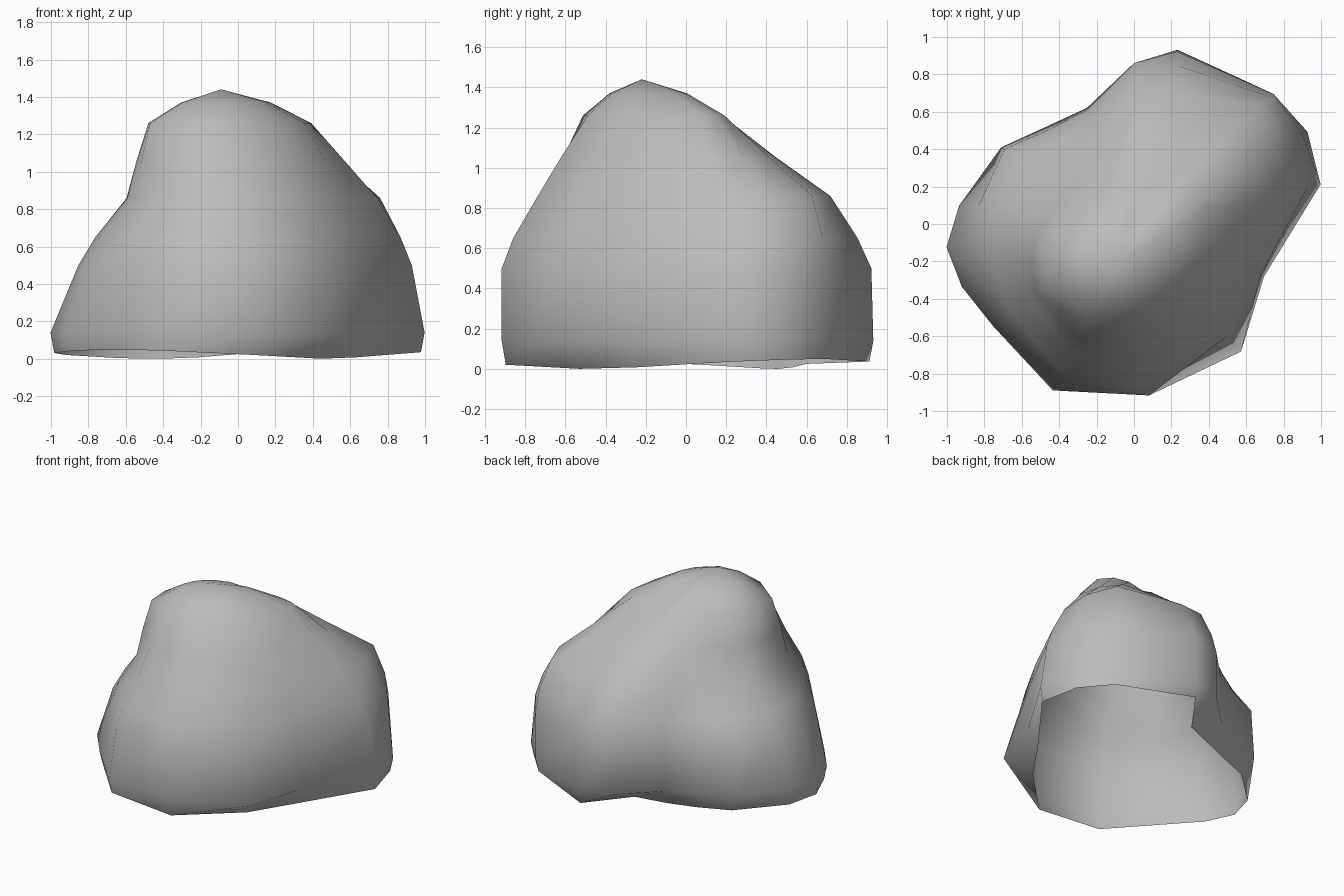
import bpy, bmesh
from math import sin, radians
from mathutils import Matrix, Vector

cube = bpy.data.objects.get("Cube")
if cube:
    bpy.data.objects.remove(cube, do_unlink=True)

# Plain grey stone
stone = bpy.data.materials.new("grey_stone")
stone.use_nodes = True
stone.diffuse_color = (0.5, 0.5, 0.5, 1)
bsdf = stone.node_tree.nodes["Principled BSDF"]
bsdf.inputs["Base Color"].default_value = (0.5, 0.5, 0.5, 1)
bsdf.inputs["Roughness"].default_value = 0.9

# Directions of the rock's corners, in degrees counter-clockwise from +x
CORNERS = (12, 28, 43, 76, 90, 112, 132, 150, 174, 187, 200, 216, 244, 275, 310, 338)
# Outline radii in hundredths, one per corner
FOOT = (102, 105, 102, 96, 86, 67, 70, 82, 94, 101, 98, 93, 99, 92, 89, 75)
WAIST = (95, 102, 102, 95, 86, 66, 68, 80, 84, 86, 87, 86, 94, 92, 78, 73)
SHOULDER = (76, 86, 92, 74, 70, 52, 46, 46, 55, 60, 63, 68, 77, 74, 64, 61)
BROW = (40, 36, 28, 16, 18, 19, 20, 26, 35, 43, 51, 58, 57, 49, 40, 38)
PEAK = Vector((-0.09, -0.22, 1.44))
SIDES = len(CORNERS)
# Hollows worn under the foot, by corner
HOLLOWS = {4: 26, 5: 10, 6: 9, 7: 9, 14: 20, 15: 7}


def outline(radii, height):
    """Points around the z axis at one height."""
    points = []
    for corner, r in zip(CORNERS, radii):
        spoke = Matrix.Rotation(radians(corner), 3, "Z") @ Vector((r / 100, 0, 0))
        points.append(spoke + Vector((0, 0, height)))
    return points


def between(low, high, t, swell):
    """Blend two outlines and push the result slightly outward."""
    return [a + (b - a) * t + swell for a, b in zip(low, high)]


# Uneven underside rim
rim = outline([r - HOLLOWS.get(i, 2) for i, r in enumerate(FOOT)], 0.025)
for corner, point in zip(CORNERS, rim):
    point.z += 0.025 * sin(radians(2 * corner))

# Rounded crown drawn in towards the peak
crown = [point.lerp(PEAK, 0.45) for point in outline(BROW, 1.26)]
for point in crown:
    point.z = 1.37

levels = [
    rim,
    outline(FOOT, 0.14),
    outline(WAIST, 0.5),
    outline(between(WAIST, SHOULDER, 0.43, 2), 0.65),
    outline(SHOULDER, 0.86),
    outline(between(SHOULDER, BROW, 0.5, 1), 1.05),
    outline(BROW, 1.26),
    crown,
]

# Loft the open-bottomed rock and close it at the peak
bm = bmesh.new()
rings = [[bm.verts.new(point) for point in level] for level in levels]
peak = bm.verts.new(PEAK)
for i in range(SIDES):
    j = (i + 1) % SIDES
    for lower, upper in zip(rings, rings[1:]):
        bm.faces.new((lower[i], lower[j], upper[j], upper[i]))
    bm.faces.new((rings[-1][i], rings[-1][j], peak))

mesh = bpy.data.meshes.new("rock")
bm.to_mesh(mesh)
bm.free()
mesh.materials.append(stone)
rock = bpy.data.objects.new("rock", mesh)
bpy.context.collection.objects.link(rock)

# Soft weathered shading
bpy.context.view_layer.objects.active = rock
rock.select_set(True)
bpy.ops.object.shade_smooth_by_angle(angle=1.2)
